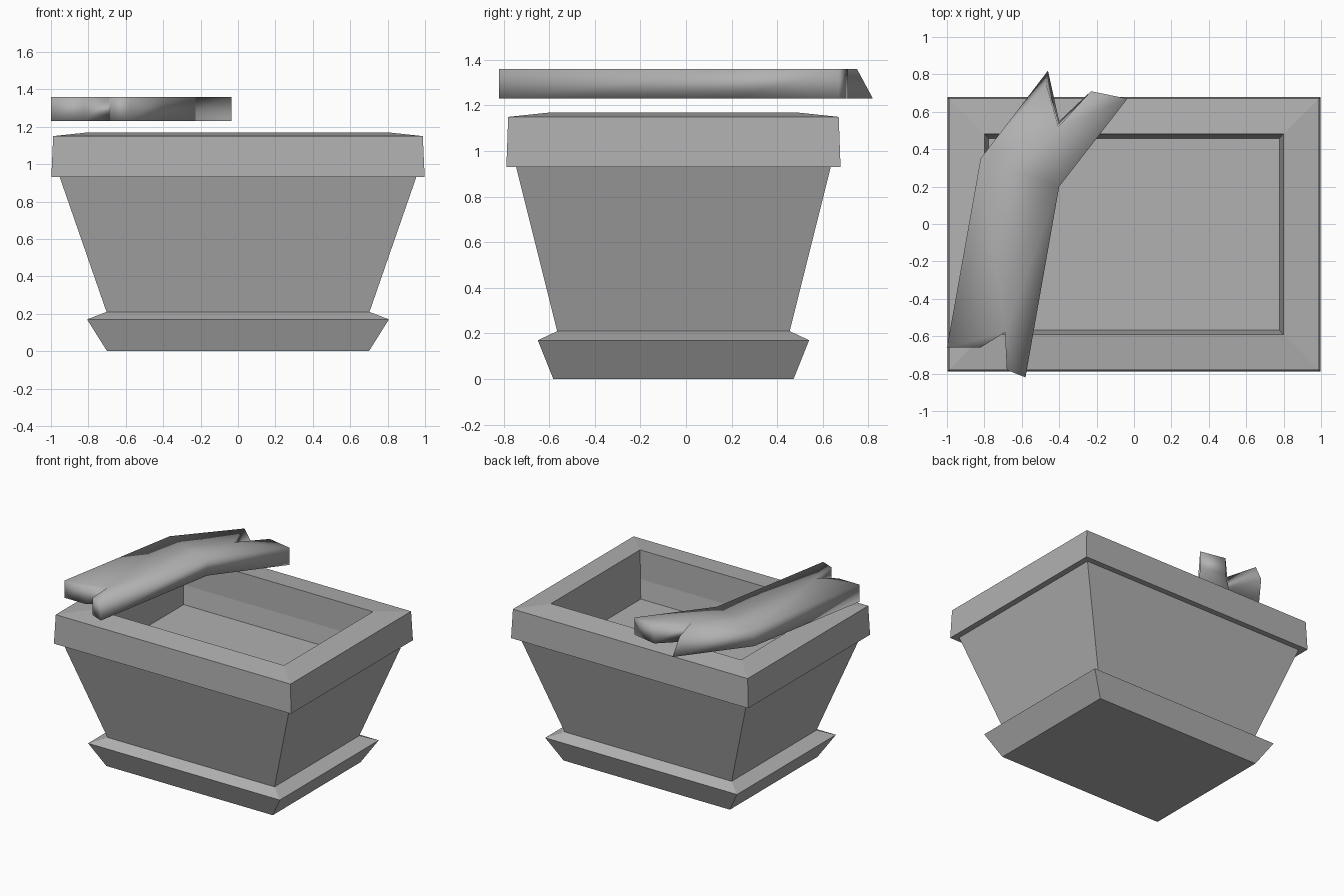
import bpy, bmesh

if "Cube" in bpy.data.objects:
    bpy.data.objects.remove(bpy.data.objects["Cube"])

CY = -0.055  # planter centre in y

grey = bpy.data.materials.new("stone_grey")
grey.diffuse_color = (0.44, 0.44, 0.44, 1)
grey.use_nodes = True
grey.node_tree.nodes["Principled BSDF"].inputs["Base Color"].default_value = grey.diffuse_color


def make_object(name, bm, smooth=False):
    bmesh.ops.recalc_face_normals(bm, faces=bm.faces)
    for f in bm.faces:
        f.smooth = smooth
    me = bpy.data.meshes.new(name)
    bm.to_mesh(me)
    bm.free()
    me.materials.append(grey)
    ob = bpy.data.objects.new(name, me)
    bpy.context.collection.objects.link(ob)
    return ob


def loft(bm, loops):
    """Join closed loops of points with quads and cap both ends."""
    rings = [[bm.verts.new(p) for p in loop] for loop in loops]
    n = len(rings[0])
    for a, b in zip(rings, rings[1:]):
        for i in range(n):
            j = (i + 1) % n
            bm.faces.new((a[i], a[j], b[j], b[i]))
    bm.faces.new(rings[0][::-1])
    bm.faces.new(rings[-1])
    bm.normal_update()


def rect(hx, hy, z):
    return [(sx * hx, CY + sy * hy, z)
            for sx, sy in ((-1, -1), (1, -1), (1, 1), (-1, 1))]


# Planter: rectangular profile from foot recess, up the outside, into the bowl
profile = [
    (0.70, 0.527, 0.0), (0.807, 0.595, 0.17),    # flared foot
    (0.703, 0.51, 0.21), (0.953, 0.69, 0.93),    # tapered body
    (0.998, 0.733, 0.93), (0.988, 0.725, 1.15),  # rim band
    (0.80, 0.535, 1.17),                         # sloping rim top
    (0.795, 0.533, 0.95), (0.778, 0.513, 0.81),  # inner walls and floor
]
bm = bmesh.new()
loft(bm, [rect(*p) for p in profile])
make_object("planter", bm)

# Forked branch piece: outline extruded upward, with a slanted tip
outline = [
    (-1.0, -0.66), (-0.82, -0.66), (-0.69, -0.58), (-0.68, -0.78),
    (-0.58, -0.82), (-0.40, 0.20), (-0.035, 0.67), (-0.23, 0.71),
    (-0.40, 0.55), (-0.46, 0.82), (-0.82, 0.35),
]
top = list(outline)
top[8] = (-0.405, 0.52)
top[9] = (-0.47, 0.75)
bm = bmesh.new()
loft(bm, [[(x, y, 1.23) for x, y in outline], [(x, y, 1.36) for x, y in top]])
bmesh.ops.triangulate(bm, faces=[f for f in bm.faces if len(f.verts) > 4])
make_object("forked_branch", bm, smooth=True)
